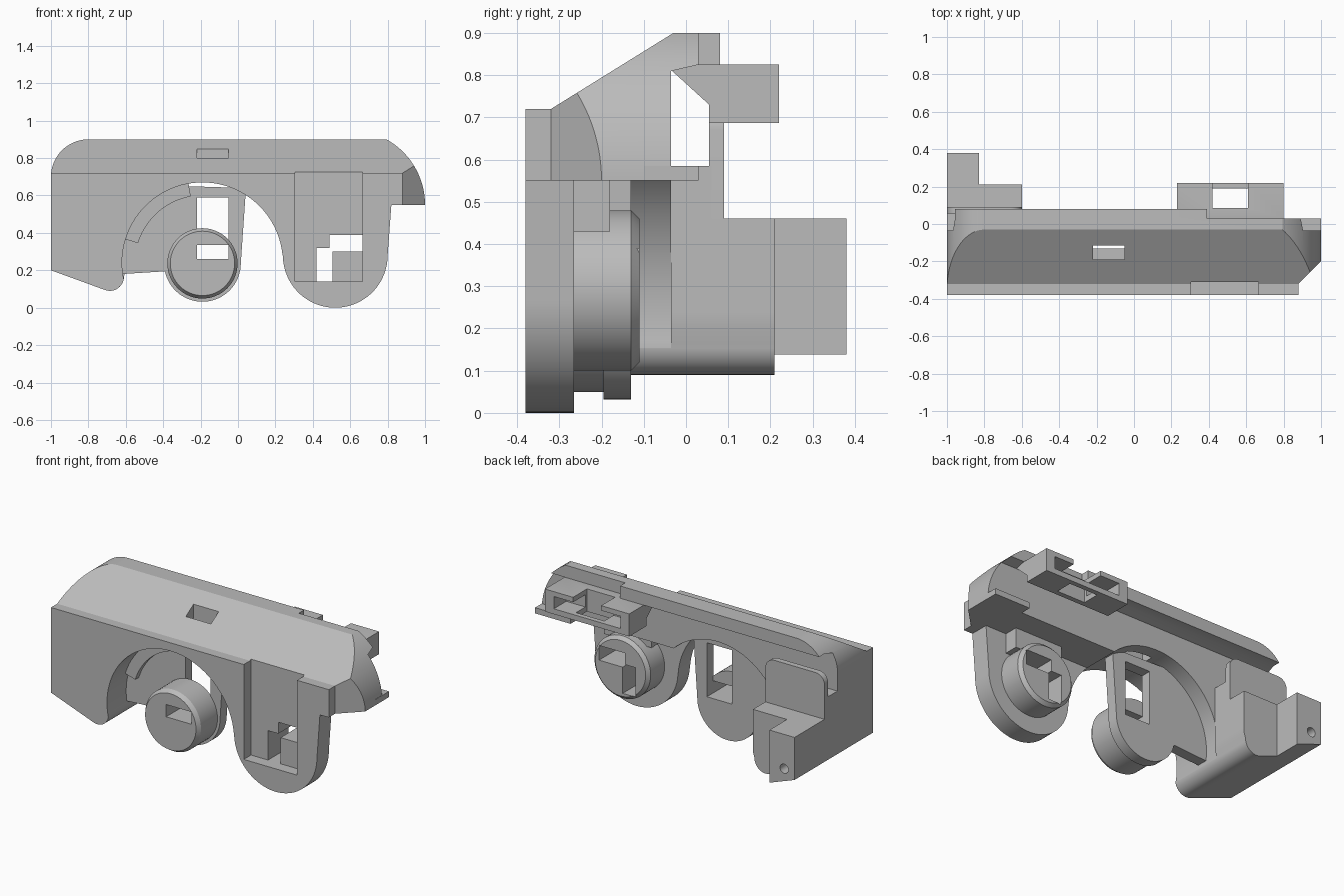
import bpy, bmesh, math

if "Cube" in bpy.data.objects:
    bpy.data.objects.remove(bpy.data.objects["Cube"], do_unlink=True)

GREY = (0.5, 0.5, 0.5, 1)
mat = bpy.data.materials.new("plain_grey")
mat.use_nodes = True
mat.diffuse_color = GREY
mat.node_tree.nodes["Principled BSDF"].inputs["Base Color"].default_value = GREY


def finish(name, bm):
    bmesh.ops.recalc_face_normals(bm, faces=bm.faces)
    me = bpy.data.meshes.new(name)
    bm.to_mesh(me)
    bm.free()
    me.materials.append(mat)
    ob = bpy.data.objects.new(name, me)
    bpy.context.collection.objects.link(ob)
    return ob


def prism(name, axis, pts, a, b):
    """Extrude a 2D outline along one axis, from a to b."""
    place = {"x": lambda p, t: (t, p[0], p[1]),
             "y": lambda p, t: (p[0], t, p[1]),
             "z": lambda p, t: (p[0], p[1], t)}[axis]
    bm = bmesh.new()
    lo = [bm.verts.new(place(p, a)) for p in pts]
    hi = [bm.verts.new(place(p, b)) for p in pts]
    bm.faces.new(lo)
    bm.faces.new(hi)
    for i in range(len(pts)):
        j = (i + 1) % len(pts)
        bm.faces.new((lo[i], lo[j], hi[j], hi[i]))
    return finish(name, bm)


def box(name, x, y, z):
    return prism(name, "z", [(x[0], y[0]), (x[1], y[0]), (x[1], y[1]), (x[0], y[1])], *z)


def turned(name, cx, cz, profile, n=64):
    """Round part about the y direction from (radius, y) pairs."""
    bm = bmesh.new()
    rings = []
    for r, y in profile:
        rings.append([bm.verts.new((x, y, z)) for x, z in arc(cx, cz, r, 0, 360 - 360 / n, n - 1)])
    for p, q in zip(rings, rings[1:]):
        for i in range(n):
            j = (i + 1) % n
            bm.faces.new((p[i], p[j], q[j], q[i]))
    bm.faces.new(rings[0])
    bm.faces.new(rings[-1])
    return finish(name, bm)


def arc(cx, cz, r, start, end, n=24):
    angles = [math.radians(start + (end - start) * i / n) for i in range(n + 1)]
    return [(cx + r * math.cos(t), cz + r * math.sin(t)) for t in angles]


def combine(ob, tool, operation="DIFFERENCE"):
    mod = ob.modifiers.new("shape", "BOOLEAN")
    mod.operation, mod.solver, mod.object = operation, "EXACT", tool
    bpy.ops.object.select_all(action="DESELECT")
    bpy.context.view_layer.objects.active = ob
    ob.select_set(True)
    bpy.ops.object.modifier_apply(modifier=mod.name)
    bpy.data.objects.remove(tool, do_unlink=True)


FRONT, BACK, SEAM = -0.38, -0.035, 0.55


def arch():
    return prism("arch_cutter", "y", arc(-0.19, 0.24, 0.43, 0, 352, 80), -0.6, 0.3)


def pocket():
    return box("pocket_cutter", (0.305, 0.665), (-0.5, -0.31), (0.14, 0.73))


def key_hole():
    pts = [(0.42, 0.14), (0.505, 0.14), (0.505, 0.30), (0.665, 0.30),
           (0.665, 0.39), (0.49, 0.39), (0.49, 0.32), (0.42, 0.32)]
    return prism("key_cutter", "y", pts, -0.6, 0.1)


# Hood: sloped roof with rounded ends and an overhanging rear lip
hood = prism("hood", "x", [(FRONT, SEAM), (FRONT, 0.72), (-0.32, 0.72), (-0.03, 0.9), (0.08, 0.9),
                           (0.08, 0.825), (0.03, 0.825), (BACK, 0.81), (BACK, SEAM)], -1.1, 1.1)
ends = [(-1, 0.5)] + arc(-0.8, 0.7, 0.2, 180, 90) + arc(0.6, SEAM, 0.4, 61, 0) + [(1, 0.5)]
combine(hood, prism("ends_cutter", "y", ends, -0.6, 0.3), "INTERSECT")
combine(hood, prism("corner_cutter", "z", [(0.88, -0.6), (0.88, -0.32), (1.2, 0), (1.2, -0.6)], 0.4, 1.1))
combine(hood, box("lip_cutter", (0.39, 1.2), (0.03, 0.3), (0.7, 1)))
combine(hood, arch())
combine(hood, box("roof_window_cutter", (-0.22, -0.05), (-0.19, -0.115), (0.5, 1)))
combine(hood, pocket())

# Shelf at the rear of the rounded end
box("rear_shelf", (0.76, 1), (-0.1, 0.03), (SEAM, 0.585))

# Round leg with pocket, rear boss and keyed opening
leg = prism("round_leg", "y", [(0, SEAM), (0.82, SEAM)] + arc(0.52, 0.28, 0.28, 0, -180, 48) + [(0, 0.28)],
            FRONT, -0.265)
combine(leg, arch())
combine(leg, pocket())
combine(leg, key_hole())
boss = turned("round_boss", 0.52, 0.29, [(0.19, -0.27), (0.19, -0.13), (0.17, -0.11)])
combine(boss, key_hole())
neck = prism("boss_neck", "x", [(-0.27, 0.43), (-0.18, 0.43), (-0.18, 0.56), (-0.27, 0.56)], 0.36, 0.68)


# Slanted leg and the stepped block behind it
def slant(name, right, top, y0, y1):
    toe = arc(-0.685, 0.165, 0.075, 250, 360, 12)
    pts = [(-1, top), (-1, 0.2)] + toe + [(-0.6, 0.2), (right, 0.24), (right, top)]
    return prism(name, "y", pts, y0, y1)


slanted_leg = slant("slanted_leg", -0.4, SEAM, FRONT, BACK)
combine(slanted_leg, arch())
slant("rear_block", -0.6, 0.46, BACK, 0.21)
pier = slant("rear_pier", -0.6, 0.46, 0.2, 0.38)
combine(pier, box("pier_cutter", (-0.83, 0), (0.1, 0.5), (0, 1)))
combine(pier, turned("pin_cutter", -0.93, 0.25, [(0.028, 0.3), (0.028, 0.5)], 24))
box("block_top", (-1, -0.6), (BACK - 0.01, 0.06), (0.45, 0.585))

# Upright pad with rounded top corners
pad = [(-1, 0.45)] + arc(-0.94, 0.67, 0.06, 180, 90, 8) + arc(-0.66, 0.67, 0.06, 90, 0, 8) + [(-0.6, 0.45)]
prism("upright_pad", "y", pad, 0.055, 0.09)

# Tongue plate inside the arch
tongue = prism("tongue_plate", "y", [(-0.62, 0.66), (-0.62, 0.18)]
               + arc(-0.19, 0.237, 0.205, 192, 360, 40) + [(0.04, 0.6), (0.04, 0.64)], -0.195, -0.13)
combine(tongue, box("window_cutter", (-0.22, -0.05), (-0.3, 0), (0.26, 0.59)))

# Raised curved step on the tongue plate
prism("curved_step", "y", arc(-0.19, 0.24, 0.43, 163, 100) + arc(-0.19, 0.24, 0.36, 100, 163),
      -0.23, -0.19)

# Round knob with a slot
knob = turned("round_knob", -0.19, 0.237, [(0.172, FRONT), (0.188, -0.355), (0.188, -0.19)])
combine(knob, box("slot_cutter", (-0.22, -0.05), (-0.6, 0), (0.26, 0.335)))

# Rear clasp hung from the lip
clasp = prism("rear_clasp", "x", [(BACK, 0.812), (0.055, 0.73), (0.055, 0.687), (0.22, 0.687),
                                  (0.22, 0.825), (0.03, 0.825)], 0.23, 0.8)
combine(clasp, box("clasp_slot_cutter", (0.29, 0.74), (0.1, 0.4), (0.72, 0.795)))
combine(clasp, box("clasp_notch_cutter", (0.42, 0.61), (0.085, 0.4), (0.75, 1)))
combine(clasp, box("clasp_floor_cutter", (0.42, 0.61), (0.085, 0.19), (0.6, 0.76)))

# Smooth the curved faces, keep hard edges crisp
bpy.ops.object.select_all(action="DESELECT")
for ob in bpy.context.collection.objects:
    if ob.type == "MESH":
        ob.select_set(True)
        bpy.context.view_layer.objects.active = ob
bpy.ops.object.shade_smooth_by_angle(angle=math.radians(25))
